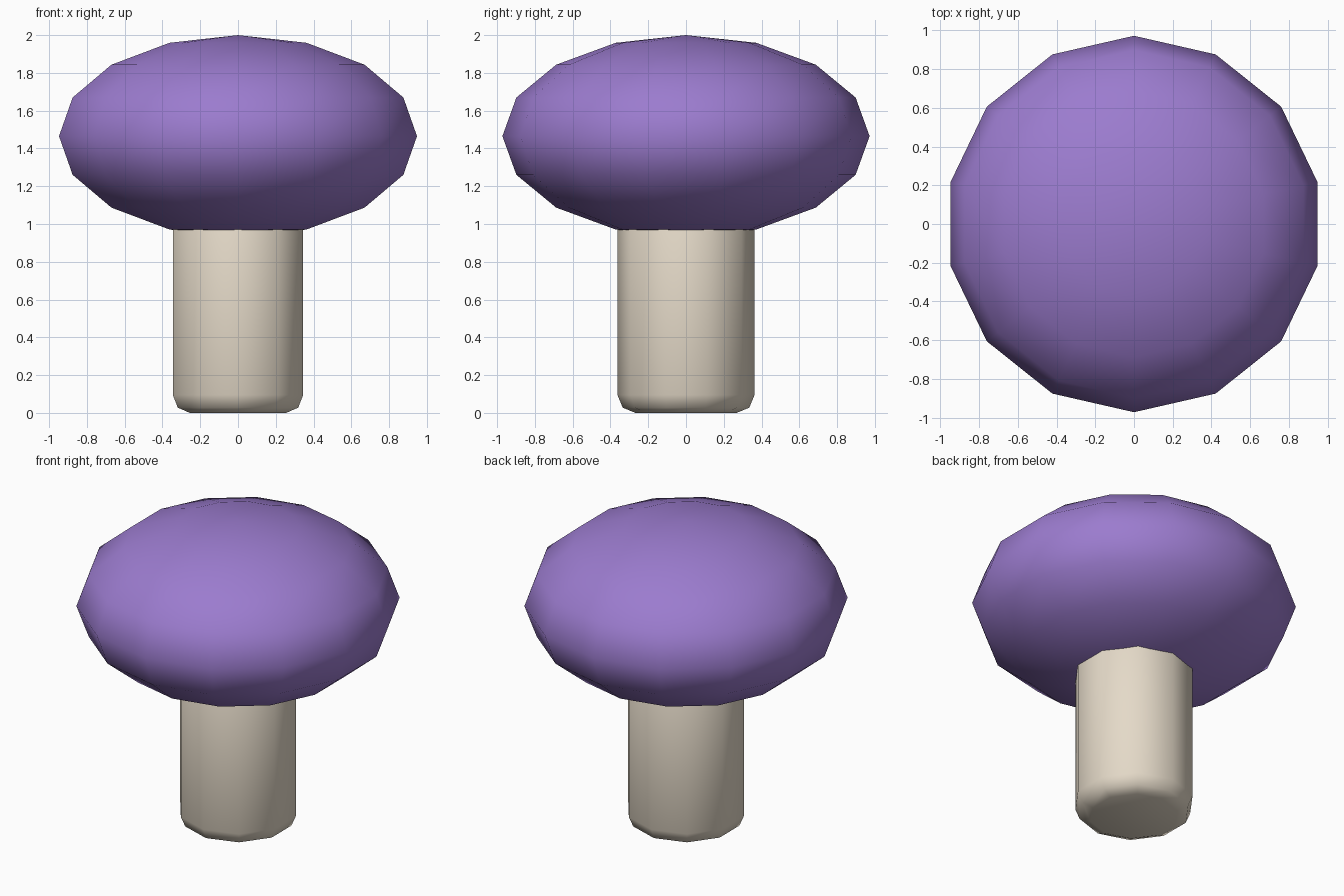
import bpy, bmesh
from math import sin, cos, pi

if "Cube" in bpy.data.objects:
    bpy.data.objects.remove(bpy.data.objects["Cube"])


def lathe(name, profile, sides, color):
    """Spin (radius, z) points, bottom to top, around z with a corner on the y axis."""
    bm = bmesh.new()
    rings = []
    for r, z in profile:
        if r == 0:
            rings.append([bm.verts.new((0, 0, z))] * sides)
        else:
            rings.append([bm.verts.new((-r * sin(2 * pi * i / sides),
                                        r * cos(2 * pi * i / sides), z))
                          for i in range(sides)])
    for low, high in zip(rings, rings[1:]):
        for i in range(sides):
            j = (i + 1) % sides
            corners = dict.fromkeys([low[i], low[j], high[j], high[i]])
            bm.faces.new(list(corners))
    # Close open ends with a single flat face
    if profile[0][0] > 0:
        bm.faces.new(rings[0])
    if profile[-1][0] > 0:
        bm.faces.new(rings[-1])
    bmesh.ops.recalc_face_normals(bm, faces=bm.faces)
    for f in bm.faces:
        f.smooth = True
    mesh = bpy.data.meshes.new(name)
    bm.to_mesh(mesh)
    bm.free()
    mat = bpy.data.materials.new(name + "_color")
    mat.diffuse_color = color
    mat.use_nodes = True
    mat.node_tree.nodes["Principled BSDF"].inputs["Base Color"].default_value = mat.diffuse_color
    mesh.materials.append(mat)
    obj = bpy.data.objects.new(name, mesh)
    bpy.context.collection.objects.link(obj)
    return obj


# Cap: flattened sphere, 14 segments and 8 rings
cap = [(0.972 * sin(pi * k / 8) if 0 < k < 8 else 0,
        1.465 - 0.535 * cos(pi * k / 8)) for k in range(9)]
lathe("cap", cap, 14, (0.33, 0.20, 0.62, 1))

# Stem: ten-sided post with rounded ends, its top buried in the cap
R, TOP, B = 0.363, 1.1, 0.095
bottom = [(R - B, 0), (R - 0.293 * B, 0.293 * B), (R, B)]
stem = bottom + [(r, TOP - z) for r, z in reversed(bottom)]
lathe("stem", stem, 10, (0.78, 0.70, 0.58, 1))
